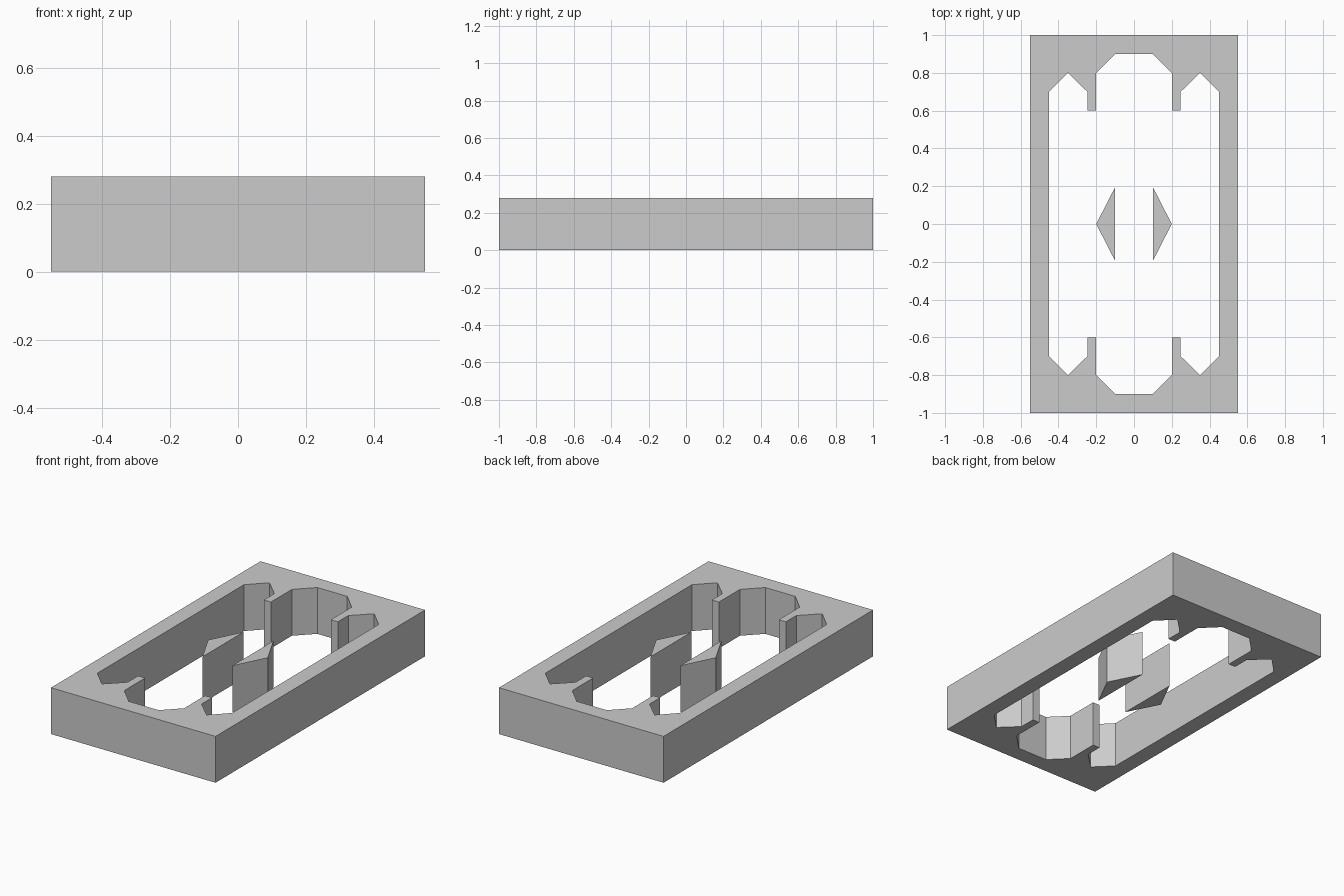
import bpy, bmesh

if "Cube" in bpy.data.objects:
    bpy.data.objects.remove(bpy.data.objects["Cube"])

HEIGHT = 0.28


def prism(name, loops):
    """Fill closed outlines (outer edge plus holes) and extrude them upward."""
    bm = bmesh.new()
    for pts in loops:
        vs = [bm.verts.new((x, y, 0)) for x, y in pts]
        for a, b in zip(vs, vs[1:] + vs[:1]):
            bm.edges.new((a, b))
    bmesh.ops.triangle_fill(bm, use_beauty=True, use_dissolve=False, edges=bm.edges[:])
    ext = bmesh.ops.extrude_face_region(bm, geom=bm.faces[:], use_keep_orig=True)
    top = [g for g in ext["geom"] if isinstance(g, bmesh.types.BMVert)]
    bmesh.ops.translate(bm, verts=top, vec=(0, 0, HEIGHT))
    bmesh.ops.recalc_face_normals(bm, faces=bm.faces[:])
    mesh = bpy.data.meshes.new(name)
    bm.to_mesh(mesh)
    bm.free()
    obj = bpy.data.objects.new(name, mesh)
    bpy.context.collection.objects.link(obj)
    return obj


# Frame: one quarter of the opening, mirrored round both axes
quarter = [(0.45, 0.7), (0.35, 0.8), (0.247, 0.7), (0.247, 0.6),
           (0.2, 0.6), (0.2, 0.8), (0.1, 0.9)]
half = quarter + [(-x, y) for x, y in reversed(quarter)]
opening = half + [(x, -y) for x, y in reversed(half)]
outer = [(0.55, 1), (-0.55, 1), (-0.55, -1), (0.55, -1)]
prism("frame", [outer, opening])

# Central pair of triangular posts
for side, s in (("left", -1), ("right", 1)):
    prism(side + "_post", [[(0.1 * s, -0.195), (0.2 * s, 0), (0.1 * s, 0.195)]])
